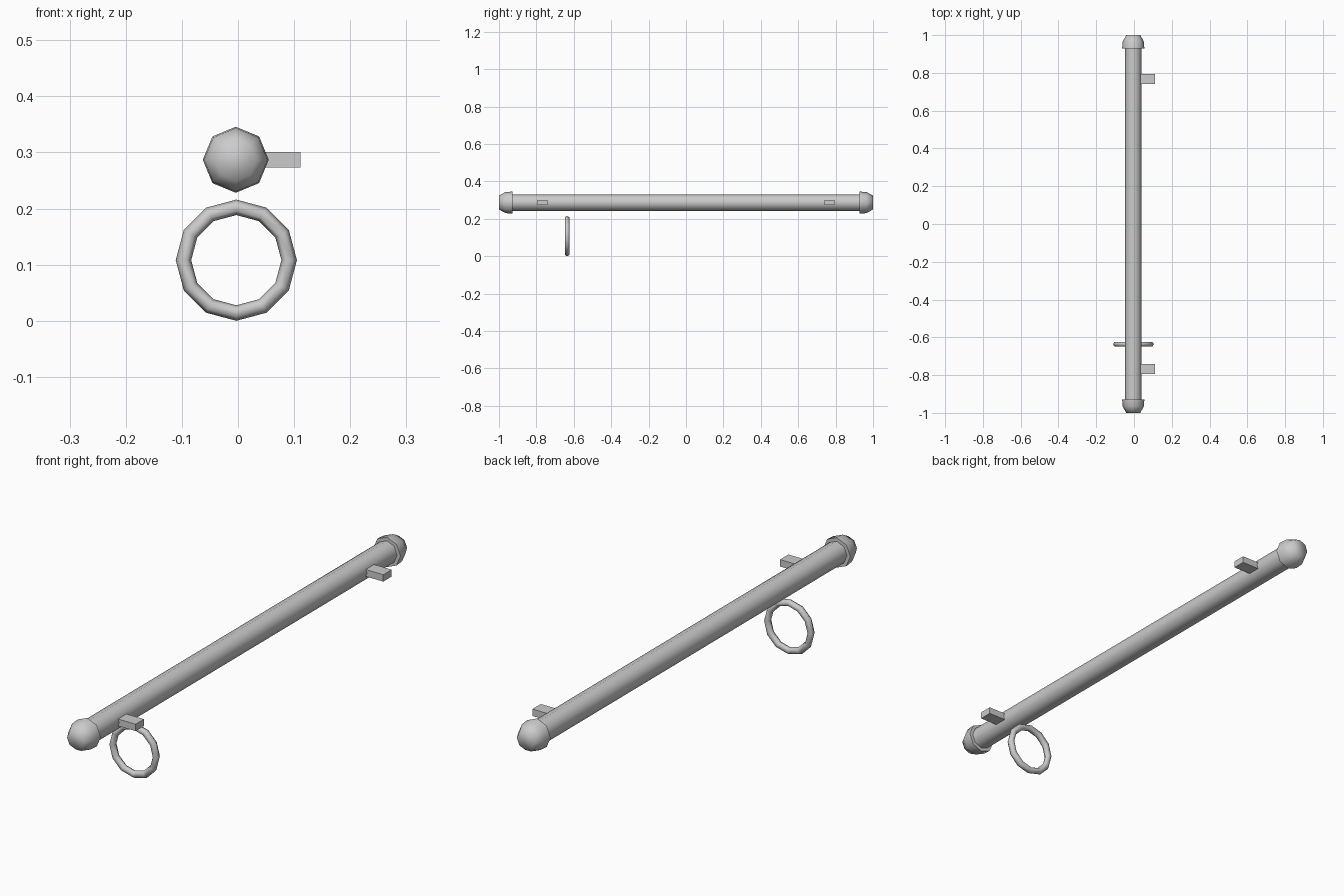
import bpy, bmesh, math

if "Cube" in bpy.data.objects:
    bpy.data.objects.remove(bpy.data.objects["Cube"])

CX, CZ = -0.004, 0.287      # rod axis


def add_object(name, bm):
    bmesh.ops.recalc_face_normals(bm, faces=bm.faces)
    mesh = bpy.data.meshes.new(name)
    bm.to_mesh(mesh)
    bm.free()
    obj = bpy.data.objects.new(name, mesh)
    bpy.context.collection.objects.link(obj)
    bpy.ops.object.select_all(action='DESELECT')
    obj.select_set(True)
    bpy.context.view_layer.objects.active = obj
    bpy.ops.object.shade_smooth_by_angle(angle=math.radians(75))
    return obj


def lathe_y(name, profile, sides=8):
    """Closed solid turned around the rod axis from (y, radius) points."""
    bm = bmesh.new()
    rings = []
    for y, r in profile:
        rings.append([bm.verts.new((CX + r * math.cos(2 * math.pi * i / sides), y,
                                    CZ + r * math.sin(2 * math.pi * i / sides)))
                      for i in range(sides)])
    for a, b in zip(rings, rings[1:]):
        for i in range(sides):
            j = (i + 1) % sides
            bm.faces.new((a[i], a[j], b[j], b[i]))
    bm.faces.new(rings[0])
    bm.faces.new(rings[-1])
    return add_object(name, bm)


def box(name, lo, hi):
    bm = bmesh.new()
    bmesh.ops.create_cube(bm, size=1)
    for v in bm.verts:
        v.co = [(a + b) / 2 + c * (b - a) for a, b, c in zip(lo, hi, v.co)]
    return add_object(name, bm)


# Long rod
lathe_y("rod", [(-0.95, 0.0445), (0.95, 0.0445)])

# Domed end caps and wall brackets, one of each per end
for side, s in (("front", -1), ("back", 1)):
    lathe_y(side + "_end_cap",
            [(s * 0.928, 0.0588), (s * 0.965, 0.0565), (s * 1.0, 0.037)])
    y = s * 0.767
    box(side + "_bracket", (0.02, y - 0.026, CZ - 0.0135), (0.111, y + 0.026, CZ + 0.0135))

# Hanging ring below the rod
bpy.ops.mesh.primitive_torus_add(major_radius=0.0942, minor_radius=0.0138,
                                 major_segments=12, minor_segments=6,
                                 location=(CX + 0.001, -0.636, 0.108),
                                 rotation=(math.pi / 2, 0, 0))
ring = bpy.context.object
ring.name = "hanging_ring"
bpy.ops.object.shade_smooth_by_angle(angle=math.radians(75))
